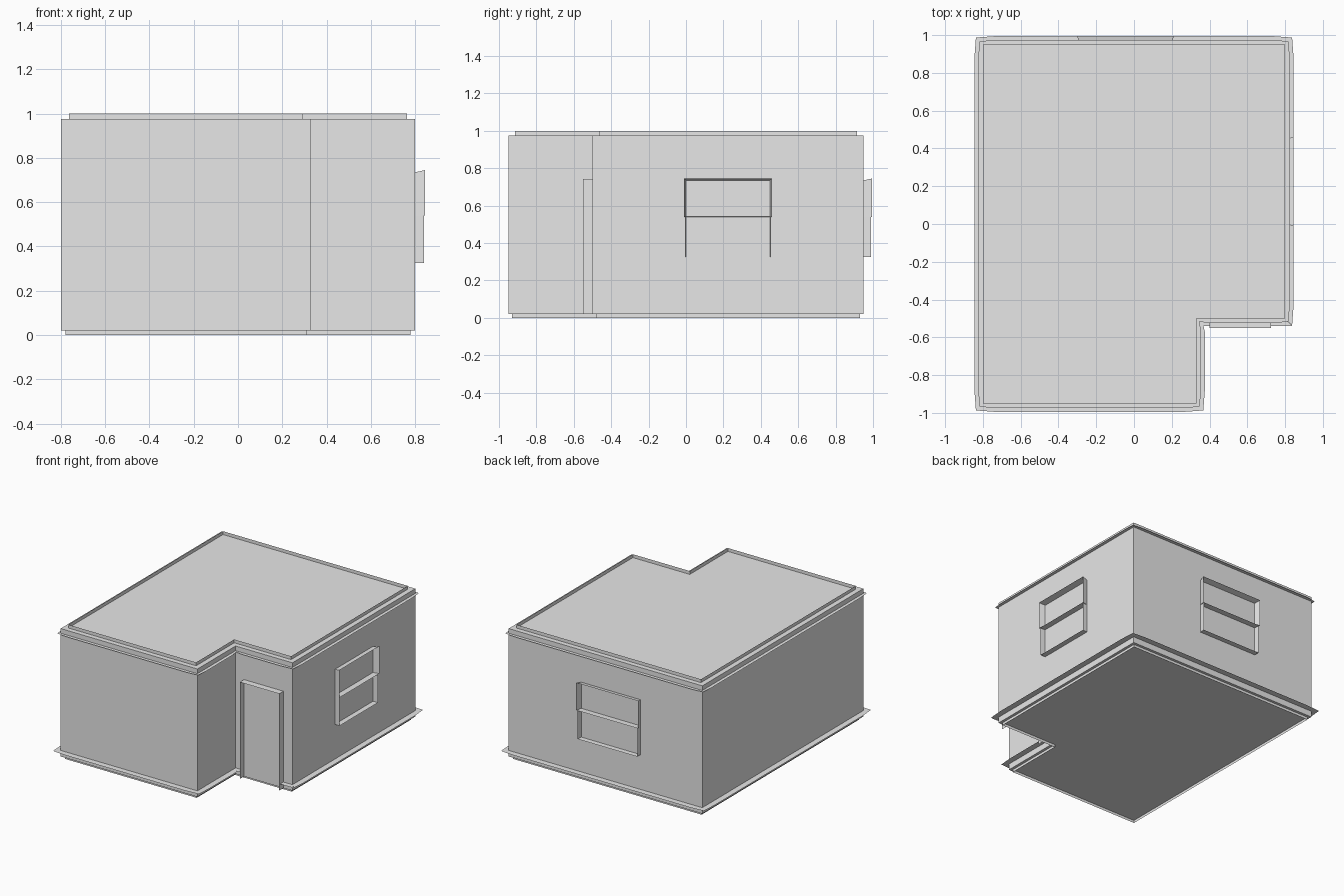
import bpy
from mathutils import Vector

cube = bpy.data.objects.get("Cube")
if cube:
    bpy.data.objects.remove(cube)

grey = bpy.data.materials.new("light_grey")
grey.use_nodes = True
grey.diffuse_color = (0.8, 0.8, 0.8, 1)
grey.node_tree.nodes["Principled BSDF"].inputs["Base Color"].default_value = (0.8, 0.8, 0.8, 1)

LOW, HIGH = 0.02, 0.975


def make(name, faces):
    """Object from a list of faces, each a list of points."""
    verts, polys = [], []
    for face in faces:
        polys.append(range(len(verts), len(verts) + len(face)))
        verts += [tuple(p) for p in face]
    mesh = bpy.data.meshes.new(name)
    mesh.from_pydata(verts, [], [list(p) for p in polys])
    mesh.materials.append(grey)
    obj = bpy.data.objects.new(name, mesh)
    bpy.context.collection.objects.link(obj)
    return obj


def outline(z, d=0.0):
    """L-shaped plan at height z, grown by d."""
    left, right, step = -0.8 - d, 0.8 + d, 0.33 + d
    front, porch, back = -0.95 - d, -0.5 - d, 0.95 + d
    plan = [(left, front), (step, front), (step, porch),
            (right, porch), (right, back), (left, back)]
    return [Vector((x, y, z)) for x, y in plan]


def band(low, high):
    """Quads joining two outlines."""
    n = len(low)
    return [[low[i], low[(i + 1) % n], high[(i + 1) % n], high[i]] for i in range(n)]


def ledge(z, d, skip=()):
    """Thin horizontal flange, drawn in slightly at the corners."""
    inner, corner = outline(z), outline(z, d - 0.008)
    faces = []
    for i in range(len(inner)):
        if i in skip:
            continue
        j = (i + 1) % len(inner)
        a, b = inner[i], inner[j]
        along = (b - a).normalized()
        out = Vector((along.y, -along.x, 0)) * d
        inset = along * 0.07
        faces.append([a, b, corner[j], b + out - inset, a + out + inset, corner[i]])
    return faces


# Walls with floor and roof
make("walls", band(outline(LOW), outline(HIGH)))
make("roof", [outline(HIGH)])
make("floor", [outline(LOW)[::-1]])

# Upstanding roof rim and recessed base skirt
make("roof_rim", band(outline(HIGH, -0.037), outline(1.0, -0.037)))
make("base_skirt", band(outline(0, -0.02), outline(LOW, -0.02)))

# Cornice, and a base ledge that stops either side of the door
make("cornice", ledge(0.94, 0.025))
base = ledge(0.065, 0.045, skip=(2,))
for x0, x1, tip0, tip1 in ((0.33, 0.40, 0.37, 0.40), (0.725, 0.8, 0.725, 0.837)):
    base.append([(x0, -0.5, 0.065), (tip0, -0.54, 0.065),
                 (tip1, -0.54, 0.065), (x1, -0.5, 0.065)])
make("base_ledge", base)


def frame(place, u0, u1, z0, z1, depth, flare, bottom=True):
    """Thin surround standing out from a wall."""
    near = [place(u, 0, z) for u, z in ((u0, z0), (u0, z1), (u1, z1), (u1, z0))]
    f = flare
    far = [place(u, depth, z) for u, z in
           ((u0 - f, z0), (u0 - f, z1 + f), (u1 + f, z1 + f), (u1 + f, z0))]
    faces = band(near, far)
    return faces if bottom else faces[:3]


def window(name, place, u0, u1):
    upper = frame(place, u0, u1, 0.54, 0.735, 0.045, 0.01)
    lower = frame(place, u0, u1, 0.325, 0.54, 0.04, 0.002)
    make(name, upper + lower)


window("side_window", lambda u, o, z: (0.8 + o, u, z), 0.0, 0.45)
window("back_window", lambda u, o, z: (u, 0.95 + o, z), -0.29, 0.20)
make("door_frame", frame(lambda u, o, z: (u, -0.5 - o, z),
                         0.40, 0.725, LOW, 0.743, 0.05, 0.0, bottom=False))
